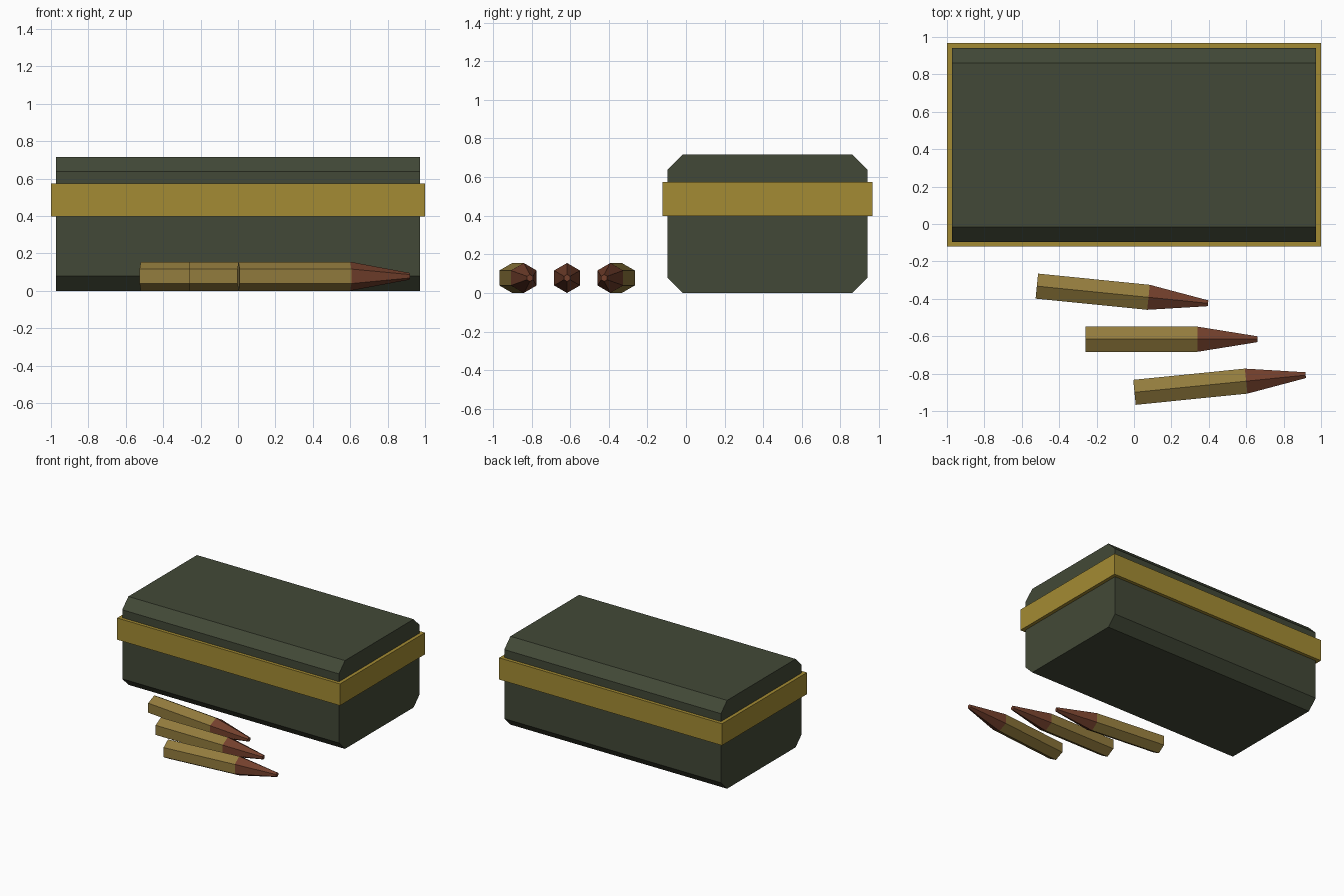
import bpy, bmesh, math
from mathutils import Matrix

if "Cube" in bpy.data.objects:
    bpy.data.objects.remove(bpy.data.objects["Cube"])


def material(name, rgb):
    m = bpy.data.materials.new(name)
    m.diffuse_color = (*rgb, 1)
    m.use_nodes = True
    m.node_tree.nodes["Principled BSDF"].inputs["Base Color"].default_value = m.diffuse_color
    return m


green = material("dark_green", (0.055, 0.066, 0.038))
gold = material("gold_band", (0.37, 0.26, 0.033))
brass = material("brass", (0.29, 0.20, 0.047))
copper = material("copper", (0.17, 0.05, 0.025))


def finish(name, bm, mat):
    bmesh.ops.recalc_face_normals(bm, faces=bm.faces)
    me = bpy.data.meshes.new(name)
    bm.to_mesh(me)
    bm.free()
    me.materials.append(mat)
    ob = bpy.data.objects.new(name, me)
    bpy.context.collection.objects.link(ob)
    return ob


def block(name, lo, hi, mat, chamfer=0):
    bm = bmesh.new()
    bmesh.ops.create_cube(bm, size=1)
    for v in bm.verts:
        v.co = [(a + b) / 2 + c * (b - a) for a, b, c in zip(lo, hi, v.co)]
    if chamfer:
        # only the four long edges running along x
        edges = [e for e in bm.edges
                 if abs(e.verts[0].co.x - e.verts[1].co.x) > 0.1]
        bmesh.ops.bevel(bm, geom=edges, offset=chamfer, segments=1,
                        affect='EDGES', profile=0.5)
    return finish(name, bm, mat)


def hex_cone(name, x0, x1, r0, r1, mat):
    # six-sided frustum along x with a corner pointing up
    bm = bmesh.new()
    rings = []
    for x, r in ((x0, r0), (x1, r1)):
        rings.append([bm.verts.new((x, r * math.sin(i * math.pi / 3),
                                    r * math.cos(i * math.pi / 3)))
                      for i in range(6)])
    for i in range(6):
        j = (i + 1) % 6
        bm.faces.new((rings[0][i], rings[0][j], rings[1][j], rings[1][i]))
    for ring in rings:
        bm.faces.new(ring)
    return finish(name, bm, mat)


# Box and its surrounding band
block("ammo_box", (-0.972, -0.095, 0), (0.972, 0.94, 0.716), green, 0.078)
block("box_band", (-1, -0.121, 0.398), (1, 0.967, 0.574), gold)

# Three loose rounds, fanned out in front of the box
R = 0.0775
for k in (-1, 0, 1):
    place = (Matrix.Translation((0.04 + 0.261 * k, -0.616 - 0.254 * k, R))
             @ Matrix.Rotation(0.1 * k, 4, 'Z'))
    hex_cone(f"casing_{k + 2}", -0.3, 0.3, R, R, brass).matrix_world = place
    hex_cone(f"bullet_tip_{k + 2}", 0.3, 0.62, R, 0.018, copper).matrix_world = place
